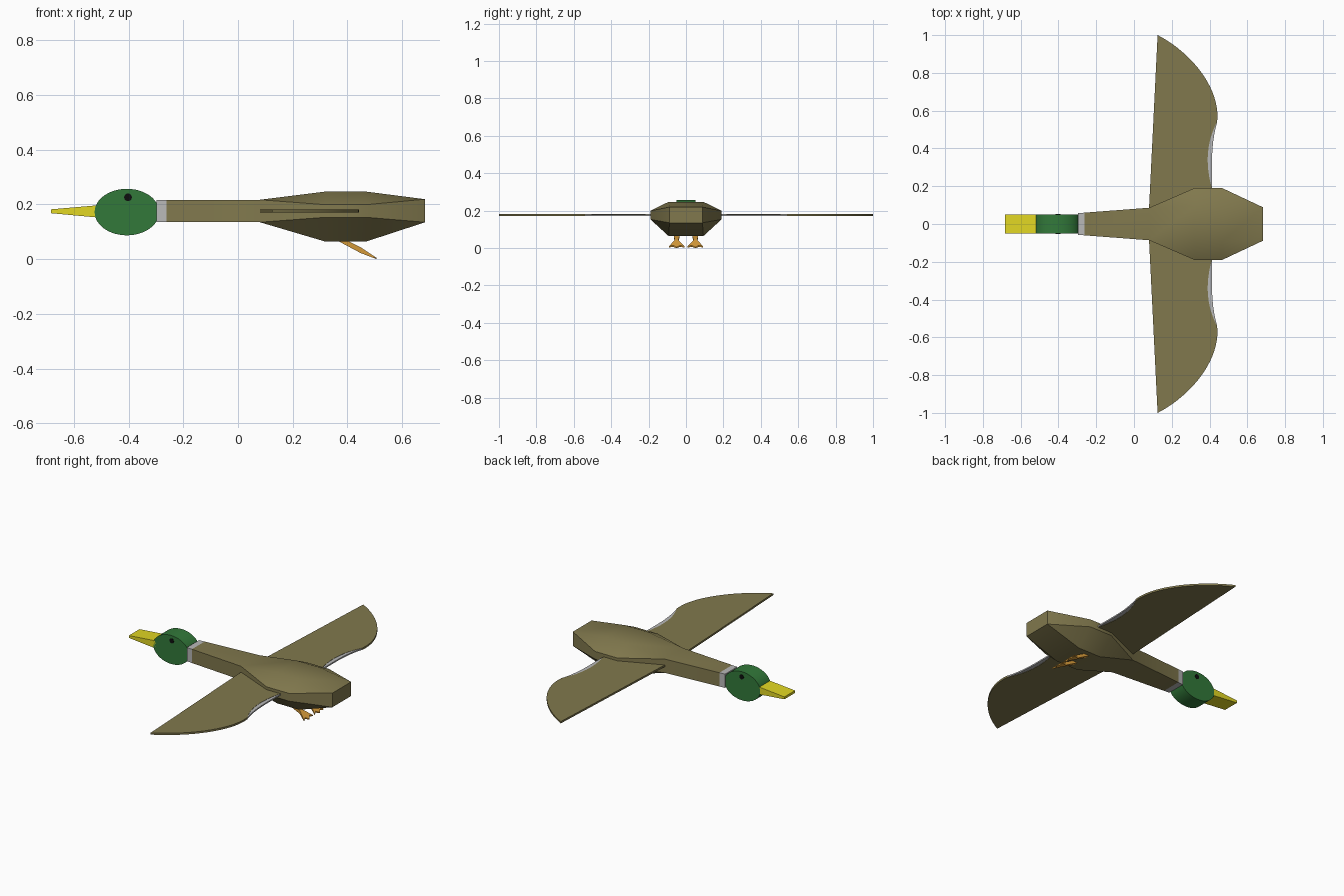
import bpy, bmesh, math
from mathutils import Vector

if "Cube" in bpy.data.objects:
    bpy.data.objects.remove(bpy.data.objects["Cube"])


def material(name, rgb):
    m = bpy.data.materials.new(name)
    m.diffuse_color = (*rgb, 1)
    m.use_nodes = True
    m.node_tree.nodes["Principled BSDF"].inputs["Base Color"].default_value = m.diffuse_color
    return m


BROWN = material("brown", (0.22, 0.19, 0.075))
GREEN = material("green", (0.032, 0.19, 0.042))
YELLOW = material("yellow", (0.76, 0.68, 0.017))
ORANGE = material("orange", (0.72, 0.35, 0.045))
WHITE = material("light_grey", (0.48, 0.48, 0.48))
BLACK = material("black", (0.004, 0.004, 0.004))


def loft(name, rings, mat, smooth=True, mirror=False):
    """Skin a list of equal-length rings and cap both ends."""
    bm = bmesh.new()
    vs = [[bm.verts.new(p) for p in ring] for ring in rings]
    n = len(rings[0])
    for a, b in zip(vs, vs[1:]):
        for i in range(n):
            j = (i + 1) % n
            bm.faces.new((a[i], a[j], b[j], b[i]))
    bm.faces.new(vs[0])
    bm.faces.new(vs[-1])
    bmesh.ops.remove_doubles(bm, verts=bm.verts, dist=1e-5)
    bmesh.ops.recalc_face_normals(bm, faces=bm.faces)
    me = bpy.data.meshes.new(name)
    bm.to_mesh(me)
    bm.free()
    me.materials.append(mat)
    ob = bpy.data.objects.new(name, me)
    bpy.context.collection.objects.link(ob)
    if mirror:
        mod = ob.modifiers.new("mirror", 'MIRROR')
        mod.use_axis = (False, True, False)
        mod.use_clip = False
        mod.use_mirror_merge = False
    if smooth:
        bpy.ops.object.select_all(action='DESELECT')
        bpy.context.view_layer.objects.active = ob
        ob.select_set(True)
        bpy.ops.object.shade_smooth_by_angle(angle=math.radians(30))
    return ob


def octagon(x, a, b, zb, z1, z2, zt):
    return [(x, y, z) for y, z in ((-a, zt), (a, zt), (b, z2), (b, z1),
                                   (a, zb), (-a, zb), (-b, z1), (-b, z2))]


def rect(x, h, zb, zt):
    return [(x, -h, zb), (x, h, zb), (x, h, zt), (x, -h, zt)]


def ellipse(cx, cz, rx, rz, y, n):
    return [(cx + rx * math.cos(t), y, cz + rz * math.sin(t))
            for t in (2 * math.pi * i / n for i in range(n))]


def bezier(p, n):
    """Cubic curve through the plane from four control points."""
    p = [Vector(q) for q in p]
    out = []
    for i in range(n + 1):
        t = i / n
        s = 1 - t
        out.append(tuple(s**3 * p[0] + 3*s*s*t * p[1] + 3*s*t*t * p[2] + t**3 * p[3]))
    return out


def plate(name, outline, z0, z1, mat):
    return loft(name, [[(x, y, z) for x, y in outline] for z in (z0, z1)], mat, mirror=True)


# Body with neck: boxy ends, eight-sided middle
body = [octagon(-0.262, 0.06, 0.06, 0.135, 0.135, 0.217, 0.217),
        octagon(0.08, 0.086, 0.086, 0.135, 0.135, 0.217, 0.217),
        octagon(0.32, 0.093, 0.19, 0.064, 0.153, 0.199, 0.247),
        octagon(0.467, 0.093, 0.19, 0.064, 0.153, 0.199, 0.247),
        octagon(0.684, 0.088, 0.088, 0.135, 0.135, 0.219, 0.219)]
loft("body", body, BROWN)

# Collar, head disc, eyes and bill
loft("collar", [rect(-0.297, 0.057, 0.135, 0.217), rect(-0.262, 0.06, 0.135, 0.217)], WHITE)
loft("head", [ellipse(-0.406, 0.172, 0.118, 0.085, y, 48) for y in (-0.05, 0.05)], GREEN)
loft("eyes", [ellipse(-0.402, 0.226, 0.014, 0.014, y, 24) for y in (0.045, 0.052)],
     BLACK, mirror=True)
loft("bill", [rect(-0.684, 0.05, 0.168, 0.182), rect(-0.51, 0.05, 0.152, 0.197)], YELLOW)

# Wings: rounded tip and scooped trailing edge, with a pale strip in the scoop
tip = bezier([(0.125, 1.0), (0.30, 0.91), (0.46, 0.72), (0.44, 0.54)], 20)
scoop = bezier([(0.44, 0.54), (0.385, 0.44), (0.375, 0.32), (0.412, 0.19)], 12)
edge = bezier([(0.412, 0.19), (0.418, 0.28), (0.40, 0.40), (0.44, 0.54)], 12)
plate("wings", [(0.078, 0.05)] + tip + scoop[1:] + [(0.412, 0.05)], 0.171, 0.182, BROWN)
plate("wing_strips", scoop + edge[1:-1], 0.1725, 0.1805, WHITE)

# Legs, trailing backwards and narrowing to the ankle
legs = [[(x0, y0, z), (x0, y1, z), (x1, y1, z2), (x1, y0, z2)]
        for x0, x1, y0, y1, z, z2 in ((0.355, 0.40, 0.034, 0.066, 0.072, 0.067),
                                      (0.449, 0.449, 0.04, 0.06, 0.022, 0.043))]
loft("legs", legs, ORANGE, mirror=True)

# Webbed feet, three toes each, thinning to the tips
web = [(-0.01, 0), (-0.042, 0.88), (-0.02, 0.72), (0, 1),
       (0.02, 0.72), (0.042, 0.88), (0.01, 0)]
foot = [[(0.449 + 0.058 * t, 0.05 + y, z + (e - z) * t) for y, t in web]
        for z, e in ((0.022, 0.0), (0.043, 0.004))]
loft("feet", foot, ORANGE, smooth=False, mirror=True)
